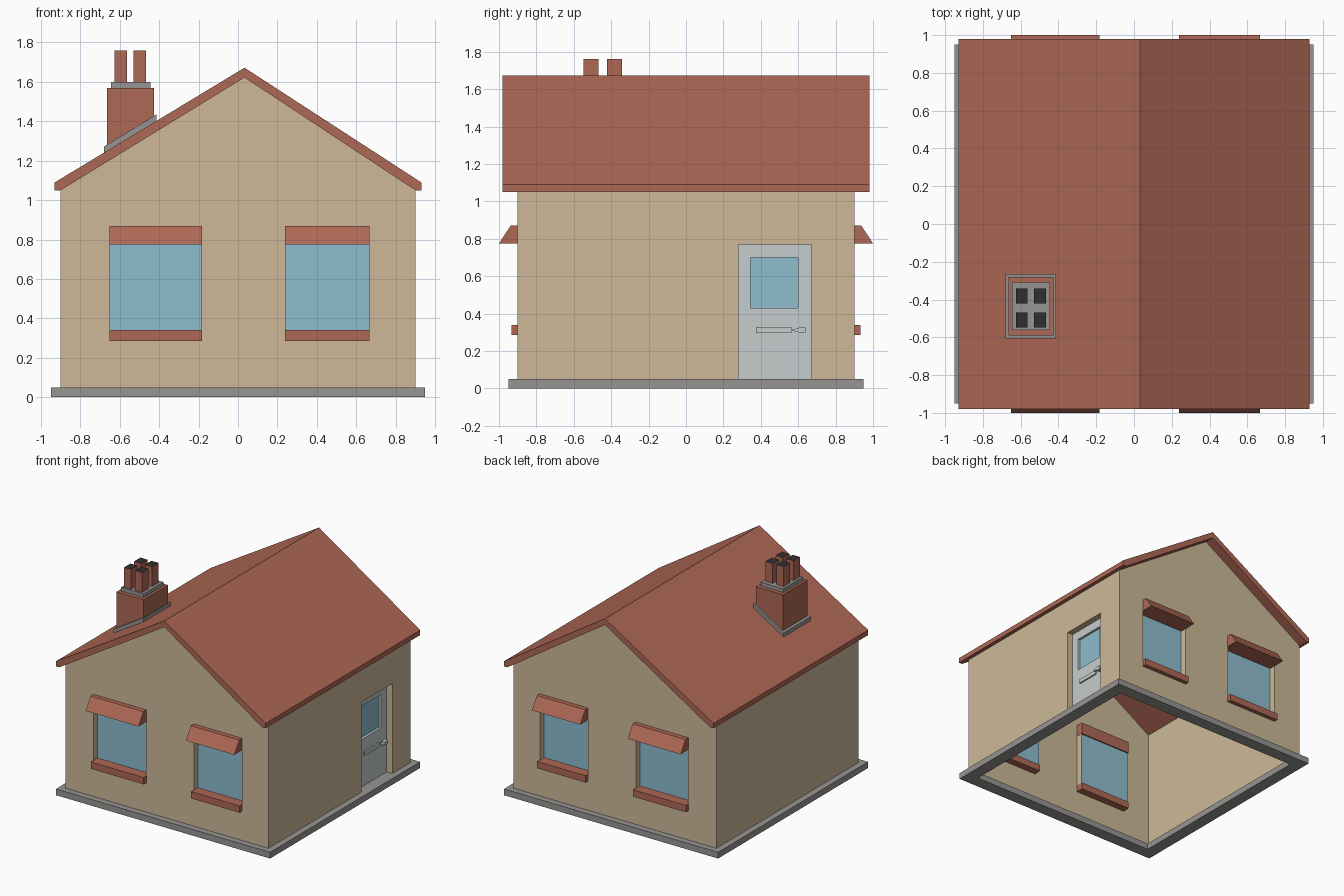
import bpy, bmesh
from mathutils import Vector

if "Cube" in bpy.data.objects:
    bpy.data.objects.remove(bpy.data.objects["Cube"])


def material(name, rgb):
    m = bpy.data.materials.new(name)
    lin = [((c / 255 + 0.055) / 1.055) ** 2.4 for c in rgb]
    m.diffuse_color = (*lin, 1)
    m.use_nodes = True
    m.node_tree.nodes["Principled BSDF"].inputs["Base Color"].default_value = m.diffuse_color
    return m


WALL = material("cream_wall", (205, 185, 152))
RED = material("terracotta", (174, 104, 85))
GREY = material("stone_grey", (150, 149, 147))
GLASS = material("blue_glass", (142, 189, 206))
DOOR = material("pale_door", (198, 204, 205))
DARK = material("soot_black", (48, 48, 48))


def prism(name, profile, axis, a, b, mat):
    """Extrude a (side, z) profile along x or y, from a to b."""
    bm = bmesh.new()
    pts = [(p, a, z) if axis == "y" else (a, p, z) for p, z in profile]
    face = bm.faces.new([bm.verts.new(p) for p in pts])
    ext = bmesh.ops.extrude_face_region(bm, geom=[face])
    verts = [g for g in ext["geom"] if isinstance(g, bmesh.types.BMVert)]
    bmesh.ops.translate(bm, verts=verts,
                        vec=Vector((0, b - a, 0) if axis == "y" else (b - a, 0, 0)))
    bmesh.ops.recalc_face_normals(bm, faces=bm.faces)
    me = bpy.data.meshes.new(name)
    bm.to_mesh(me)
    bm.free()
    ob = bpy.data.objects.new(name, me)
    bpy.context.collection.objects.link(ob)
    me.materials.append(mat)
    return ob


def box(name, x0, x1, y0, y1, z0, z1, mat):
    return prism(name, [(x0, z0), (x1, z0), (x1, z1), (x0, z1)], "y", y0, y1, mat)


def cut(ob, *dims):
    """Subtract a box and discard the cutter."""
    cutter = box("cutter", *dims, ob.data.materials[0])
    cutter.hide_render = True
    mod = ob.modifiers.new("cut", "BOOLEAN")
    mod.operation, mod.solver, mod.object = "DIFFERENCE", "EXACT", cutter
    bpy.context.view_layer.objects.active = ob
    bpy.ops.object.modifier_apply(modifier=mod.name)
    bpy.data.objects.remove(cutter)


# stone plinth ring
plinth = box("plinth", -.95, .95, -.95, .95, 0, .05, GREY)
cut(plinth, -.85, .85, -.85, .85, -.1, .1)

# walls: gabled shell with recessed windows and door
walls = prism("walls", [(-.9, .05), (.9, .05), (.9, 1.06), (.03, 1.63), (-.9, 1.06)],
              "y", -.9, .9, WALL)
WINDOWS = [(-.65, -.185), (.24, .665)]
for x0, x1 in WINDOWS:
    cut(walls, x0, x1, -1, -.85, .31, .82)
    cut(walls, x0, x1, .85, 1, .31, .82)
cut(walls, .85, 1, .28, .67, 0, .77)
cut(walls, .83, 1, .345, .60, .43, .70)

# colour the recesses, open the bottom and top of the shell
walls.data.materials.clear()
for m in (WALL, GLASS, DOOR):
    walls.data.materials.append(m)
bm = bmesh.new()
bm.from_mesh(walls.data)
drop = []
for f in bm.faces:
    f.normal_update()
    c, n = f.calc_center_median(), f.normal
    f.material_index = 0
    if (n.z < -.5 and c.z < .06) or (n.z > .3 and c.z > 1.05):
        drop.append(f)
    elif abs(n.y) > .9 and .84 < abs(c.y) < .86 and .3 < c.z < .83 and c.x < .7:
        f.material_index = 1
    elif abs(n.x) > .9 and .825 < c.x < .835:
        f.material_index = 1
    elif .835 < c.x < .855 and .27 < c.y < .68:
        f.material_index = 2
bmesh.ops.delete(bm, geom=drop, context="FACES")
bm.to_mesh(walls.data)
bm.free()

# window sills and canopies, front and back
for s, side in ((-1, "front"), (1, "back")):
    for (x0, x1), lr in zip(WINDOWS, ("left", "right")):
        prism(f"{side}_{lr}_sill",
              [(s * y, z) for y, z in ((.84, .285), (.933, .285), (.933, .34), (.84, .34))],
              "x", x0 - .002, x1 + .002, RED)
        prism(f"{side}_{lr}_canopy",
              [(s * y, z) for y, z in ((.84, .775), (1, .775), (.937, .87), (.84, .87))],
              "x", x0 - .002, x1 + .002, RED)

# door furniture
box("letter_plate", .845, .862, .375, .565, .295, .327, DOOR)
box("handle_base", .845, .885, .605, .64, .297, .325, DOOR)
prism("handle_lever", [(.57, .308), (.61, .298), (.61, .324), (.57, .315)],
      "x", .868, .885, DOOR)

# roof
prism("roof", [(-.93, 1.05), (-.9, 1.05), (.033, 1.622), (.9, 1.05), (.93, 1.05),
               (.93, 1.09), (.033, 1.672), (-.93, 1.09)], "y", -.98, .98, RED)

# chimney with sloping flashing, cap and four pots
prism("chimney_flashing", [(-.68, 1.22), (-.413, 1.38), (-.413, 1.435), (-.68, 1.272)],
      "y", -.605, -.265, GREY)
prism("chimney_stack", [(-.665, 1.24), (-.425, 1.38), (-.425, 1.57), (-.665, 1.57)],
      "y", -.59, -.28, RED)
box("chimney_cap", -.645, -.445, -.56, -.31, 1.57, 1.6, GREY)
for i, x in enumerate((-.595, -.498)):
    for j, y in enumerate((-.508, -.382)):
        pot = box(f"chimney_pot_{i}{j}", x - .031, x + .031, y - .04, y + .04,
                  1.6, 1.76, RED)
        pot.data.materials.append(DARK)
        for p in pot.data.polygons:
            p.material_index = int(p.normal.z > .5)
